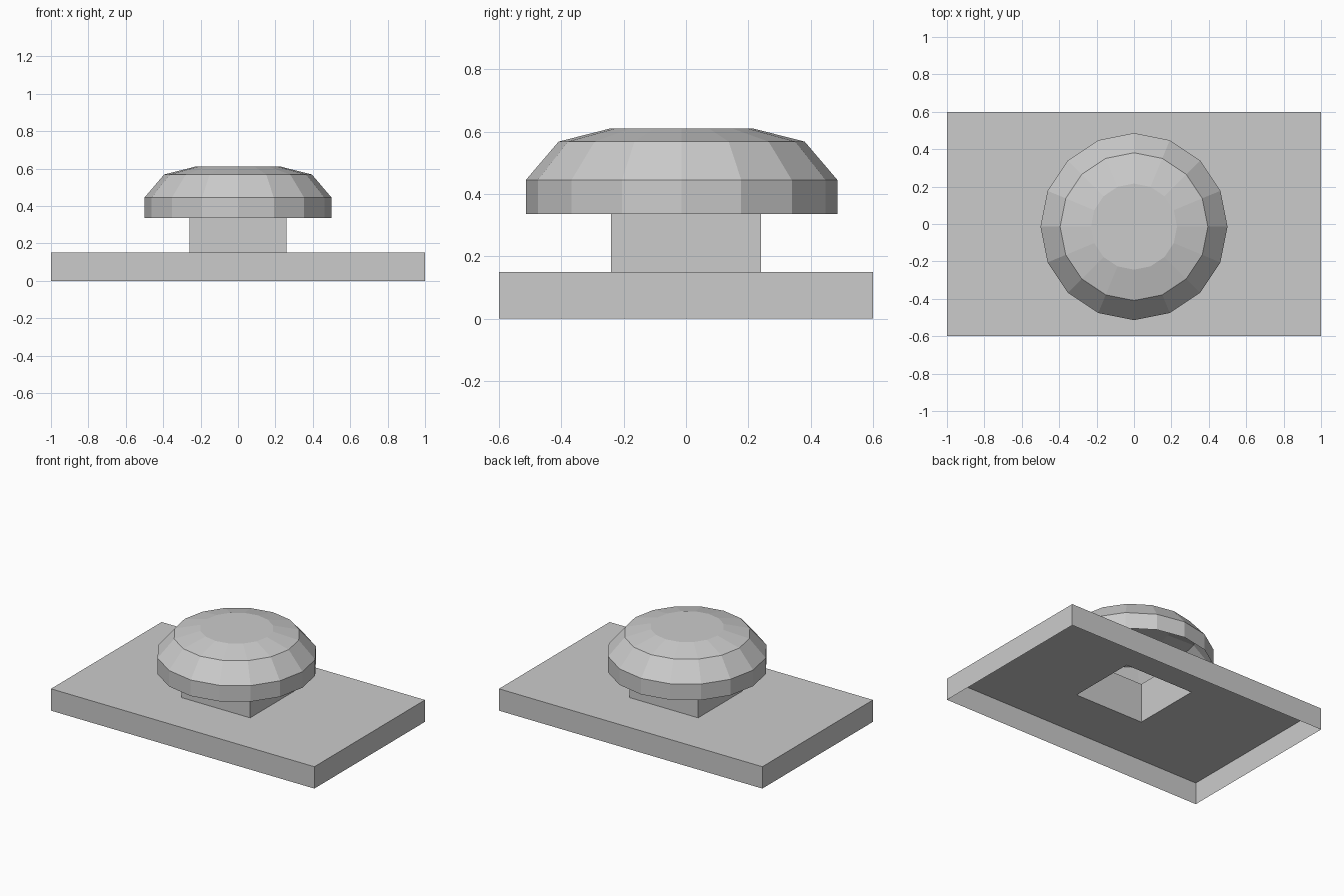
import bpy, bmesh
from math import cos, sin, tau

if "Cube" in bpy.data.objects:
    bpy.data.objects.remove(bpy.data.objects["Cube"])


def rect(hx, hy, z):
    return [(-hx, -hy, z), (hx, -hy, z), (hx, hy, z), (-hx, hy, z)]


def circle(r, z, n=16, cy=0.0):
    return [(r * cos(tau * i / n), cy + r * sin(tau * i / n), z) for i in range(n)]


def shell(name, rings, close_top=False):
    """Skin a stack of equal-sized rings into an open, flat-shaded shell."""
    bm = bmesh.new()
    loops = [[bm.verts.new(p) for p in ring] for ring in rings]
    for low, high in zip(loops, loops[1:]):
        n = len(low)
        for i in range(n):
            j = (i + 1) % n
            bm.faces.new((low[i], low[j], high[j], high[i]))
    if close_top:
        bm.faces.new(loops[-1])
    mesh = bpy.data.meshes.new(name)
    bm.to_mesh(mesh)
    bm.free()
    obj = bpy.data.objects.new(name, mesh)
    bpy.context.collection.objects.link(obj)
    return obj


STEM_X, STEM_Y = 0.26, 0.24

# Base plate: open underneath, with a rectangular opening in its top
shell("base_plate", [rect(1.0, 0.6, 0.0), rect(1.0, 0.6, 0.15),
                     rect(STEM_X, STEM_Y, 0.15)])

# Hollow square stem reaching up inside the cap
shell("stem", [rect(STEM_X, STEM_Y, 0.15), rect(STEM_X, STEM_Y, 0.42)])

# Domed button cap, open underneath
profile = [(0.5, 0.335), (0.5, 0.445), (0.395, 0.568), (0.23, 0.61)]
shell("button_cap", [circle(r, z, cy=-0.014) for r, z in profile], close_top=True)
